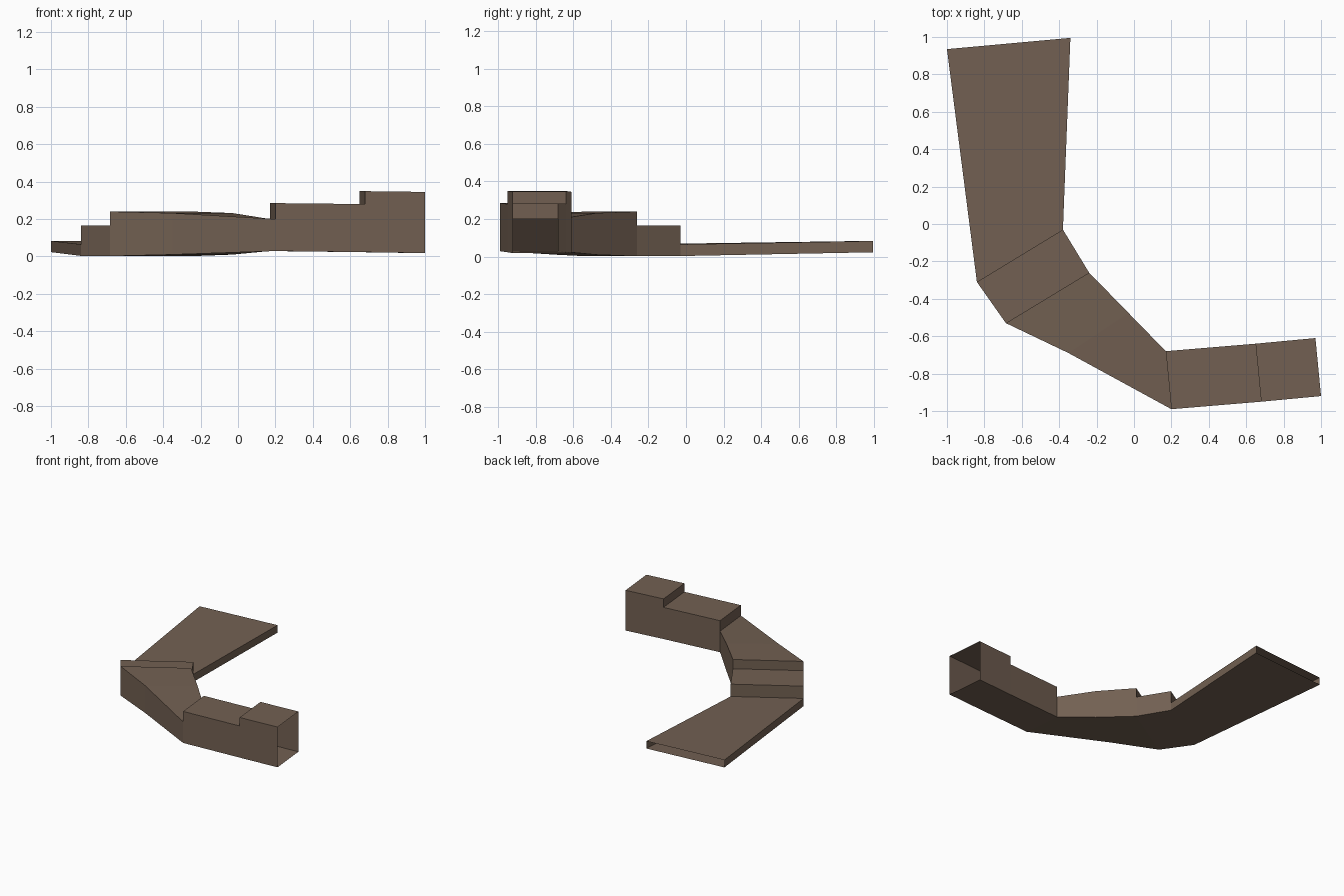
import bpy, bmesh

if "Cube" in bpy.data.objects:
    bpy.data.objects.remove(bpy.data.objects["Cube"])

brown = bpy.data.materials.new("brown")
brown.diffuse_color = (0.17, 0.118, 0.085, 1)
brown.use_nodes = True
brown.node_tree.nodes["Principled BSDF"].inputs["Base Color"].default_value = brown.diffuse_color

# Stations along the duct: outer xy, inner xy, floor z, roof z before and after the step
STATIONS = [
    ((-1.00, 0.935), (-0.34, 0.995), 0.023, 0.083, 0.083),
    ((-0.84, -0.31), (-0.38, -0.03), 0.003, 0.065, 0.165),
    ((-0.685, -0.53), (-0.24, -0.26), 0.002, 0.165, 0.24),
    ((-0.35, -0.69), (-0.03, -0.475), 0.01, 0.232, 0.232),
    ((0.20, -0.99), (0.17, -0.68), 0.029, 0.20, 0.285),
    ((0.68, -0.95), (0.65, -0.64), 0.023, 0.28, 0.349),
    ((1.00, -0.92), (0.97, -0.61), 0.018, 0.345, 0.345),
]

bm = bmesh.new()


def pair(outer, inner, z):
    return [bm.verts.new((*outer, z)), bm.verts.new((*inner, z))]


# Floor and roof edges at every station, with a second roof edge where it steps
rings = []
for outer, inner, floor, before, after in STATIONS:
    f = pair(outer, inner, floor)
    b = pair(outer, inner, before)
    a = b if before == after else pair(outer, inner, after)
    rings.append((f, b, a))

# Four walls between neighbouring stations; both ends stay open
for (f0, _, a0), (f1, b1, _) in zip(rings, rings[1:]):
    bm.faces.new((a0[0], b1[0], b1[1], a0[1]))   # roof
    bm.faces.new((f0[0], f0[1], f1[1], f1[0]))   # floor
    bm.faces.new((f0[0], f1[0], b1[0], a0[0]))   # outer wall
    bm.faces.new((f0[1], a0[1], b1[1], f1[1]))   # inner wall

# Upright step faces, looking back toward the low end
for _, b, a in rings:
    if a is not b:
        bm.faces.new((b[0], a[0], a[1], b[1]))

mesh = bpy.data.meshes.new("stepped_duct")
bm.normal_update()
bm.to_mesh(mesh)
bm.free()
mesh.materials.append(brown)
duct = bpy.data.objects.new("stepped_duct", mesh)
bpy.context.collection.objects.link(duct)
